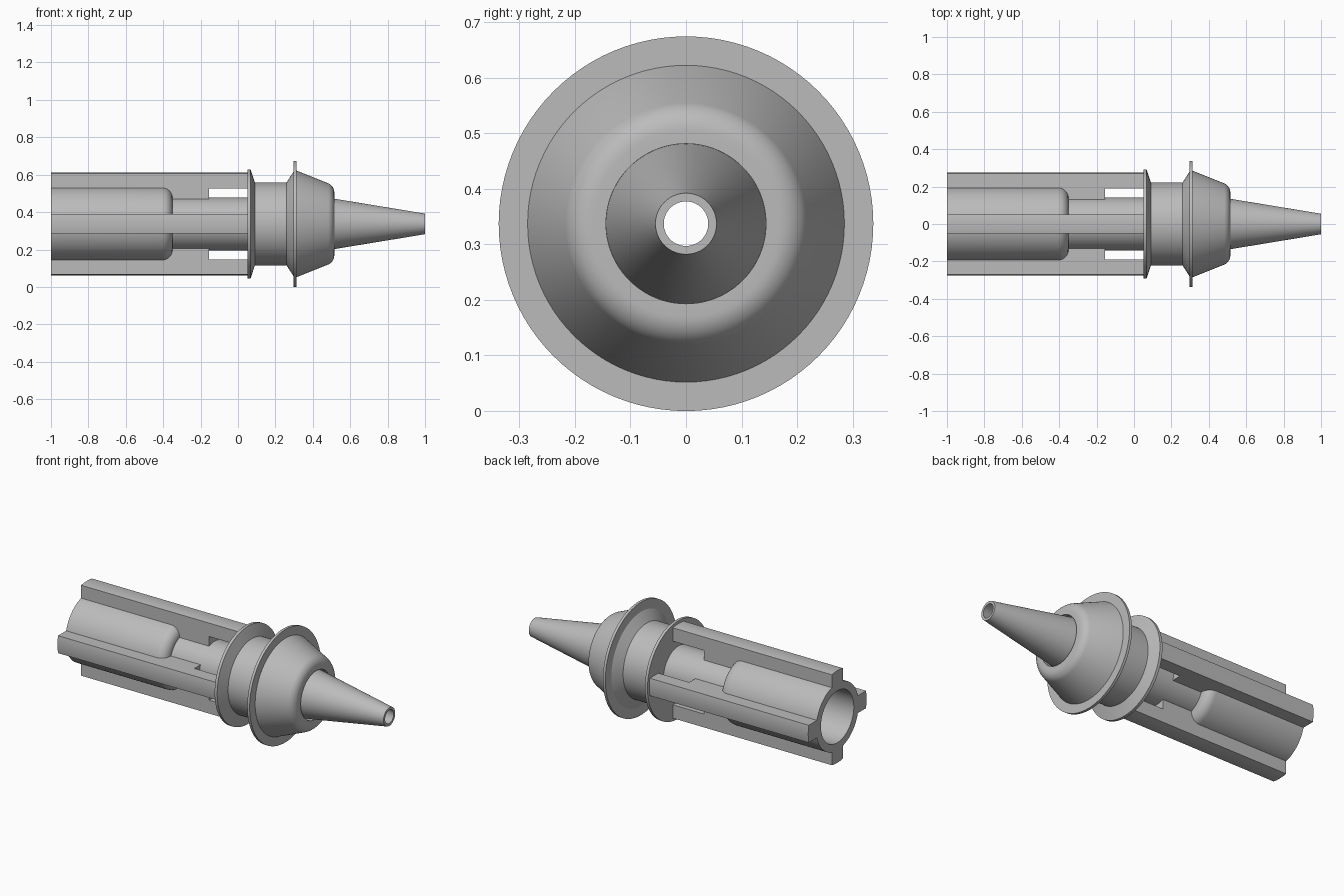
import bpy, bmesh, math

cube = bpy.data.objects.get("Cube")
if cube:
    bpy.data.objects.remove(cube, do_unlink=True)

AXIS_Z = 0.337
STEPS = 96

grey = bpy.data.materials.new("plain_grey")
grey.use_nodes = True
grey.diffuse_color = (0.5, 0.5, 0.5, 1)
grey.node_tree.nodes["Principled BSDF"].inputs["Base Color"].default_value = (0.5, 0.5, 0.5, 1)


def finish(name, bm):
    bmesh.ops.recalc_face_normals(bm, faces=bm.faces)
    mesh = bpy.data.meshes.new(name)
    bm.to_mesh(mesh)
    bm.free()
    mesh.materials.append(grey)
    obj = bpy.data.objects.new(name, mesh)
    obj.location.z = AXIS_Z
    bpy.context.collection.objects.link(obj)
    bpy.ops.object.select_all(action="DESELECT")
    obj.select_set(True)
    bpy.context.view_layer.objects.active = obj
    bpy.ops.object.shade_smooth_by_angle(angle=math.radians(25))
    return obj


def revolve(name, profile):
    """Spin a closed (x, radius) outline around the long axis."""
    bm = bmesh.new()
    rings = []
    for i in range(STEPS):
        a = math.tau * i / STEPS
        rings.append([bm.verts.new((x, r * math.cos(a), r * math.sin(a))) for x, r in profile])
    n = len(profile)
    for i in range(STEPS):
        p, q = rings[i], rings[(i + 1) % STEPS]
        for j in range(n):
            k = (j + 1) % n
            bm.faces.new((p[j], p[k], q[k], q[j]))
    return finish(name, bm)


def arc(cx, cr, rad, start, end, count=8):
    angles = [math.radians(start + (end - start) * i / count) for i in range(count + 1)]
    return [(cx + rad * math.cos(a), cr + rad * math.sin(a)) for a in angles]


# Wide rear barrel with a rounded shoulder
revolve("rear_barrel", [(-1, 0.155), (-1, 0.2)] + arc(-0.405, 0.145, 0.055, 90, 0)
        + [(-0.35, 0.11), (-0.42, 0.11), (-0.42, 0.155)])

# Narrow tube joining the barrel to the collar
revolve("middle_tube", [(-0.4, 0.11), (-0.4, 0.142), (0.06, 0.142), (0.06, 0.11)])

# Collar with front and rear flanges and a rounded cone
revolve("flanged_collar", [
    (0.05, 0.11), (0.05, 0.292), (0.067, 0.292), (0.09, 0.222), (0.26, 0.222),
    (0.297, 0.28), (0.297, 0.337), (0.313, 0.337), (0.313, 0.285)]
    + arc(0.46, 0.167, 0.055, 65, 0) + [(0.515, 0.144), (0.46, 0.144), (0.46, 0.11)])

# Tapered hollow nozzle seated in the collar
revolve("nozzle", [(0.44, 0.11), (0.44, 0.147), (1, 0.055), (1, 0.04)])


def fin(name, angle):
    """Rib with a rounded outer face and a notch next to the collar."""
    outer, half, columns = 0.275, 0.052, 8
    inner = [(-1, 0.17), (-0.38, 0.17), (-0.38, 0.125), (-0.155, 0.125),
             (-0.155, 0.19), (0.055, 0.19)]
    bm = bmesh.new()
    cols = []
    for i in range(columns + 1):
        w = half * (2 * i / columns - 1)
        top = math.sqrt(outer ** 2 - w ** 2)
        outline = inner + [(0.055, top), (-1, top)]
        cols.append([bm.verts.new((x, w * math.cos(angle) - r * math.sin(angle),
                                   w * math.sin(angle) + r * math.cos(angle))) for x, r in outline])
    n = len(cols[0])
    for p, q in zip(cols, cols[1:]):
        for j in range(n):
            k = (j + 1) % n
            bm.faces.new((p[j], p[k], q[k], q[j]))
    bm.faces.new(cols[0])
    bm.faces.new(cols[-1])
    return finish(name, bm)


# Four ribs around the barrel
for index, side in enumerate(("top", "front", "bottom", "back")):
    fin(side + "_fin", index * math.pi / 2 if side in ("top", "bottom") else -(index - 2) * math.pi / 2)
